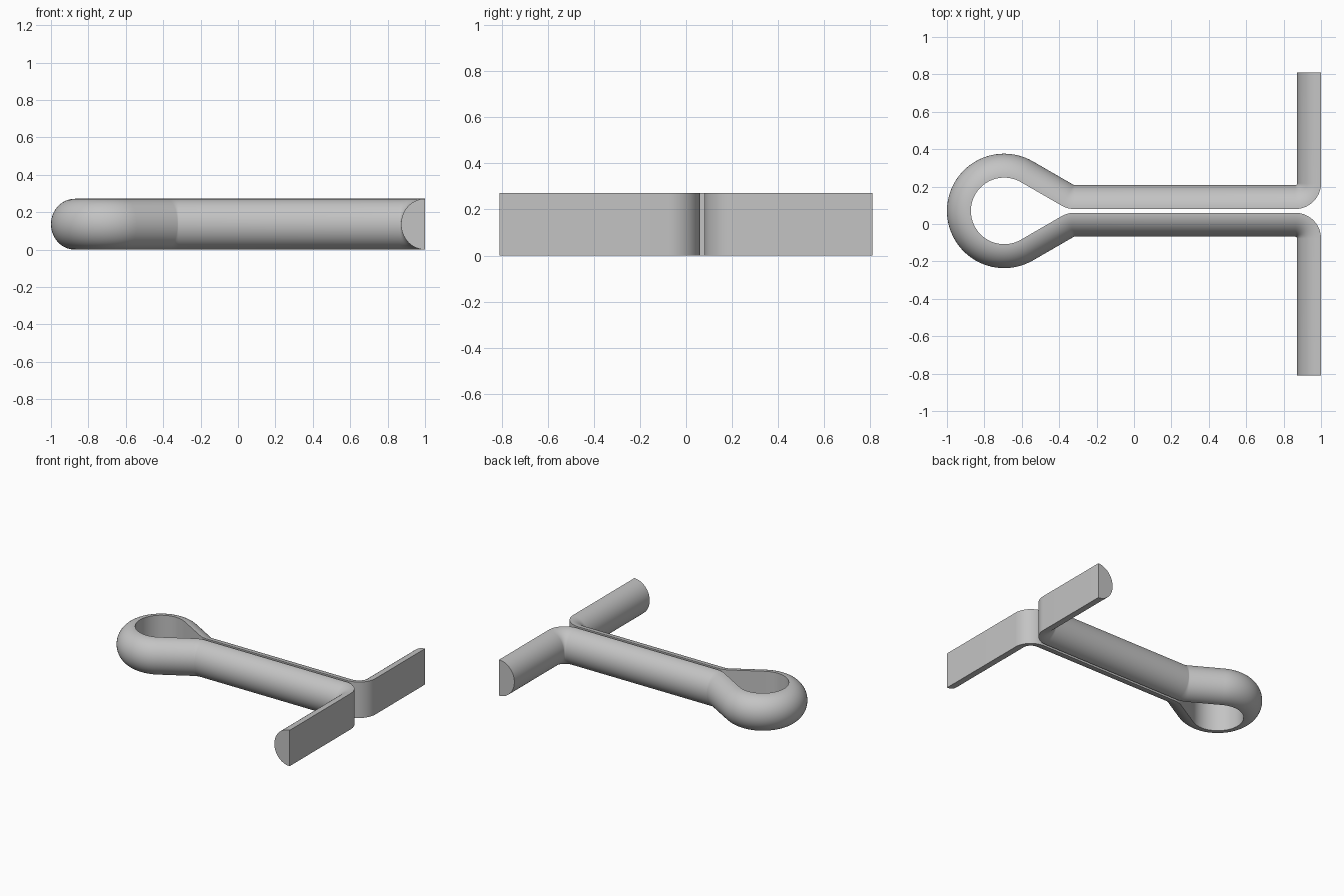
import bpy, bmesh, math

if "Cube" in bpy.data.objects:
    bpy.data.objects.remove(bpy.data.objects["Cube"])

DEPTH, HEIGHT = 0.128, 0.272      # half-round wire section
AXIS_Y, GAP = 0.07, 0.01          # centre line of the pin, half gap between legs
BEND, EYE = 0.138, 0.178          # flat-side radii of the bends and of the eye
EYE_X = -1 + DEPTH + EYE
KNEE_X = EYE_X + 2 * (BEND + EYE - math.sin(math.pi / 3) * (GAP + BEND))


def arc(cx, cy, r, a0, a1, n, side):
    """Points on the flat side, each with the direction of the round side."""
    out = []
    for i in range(n + 1):
        a = math.radians(a0 + (a1 - a0) * i / n)
        c, s = math.cos(a), math.sin(a)
        out.append((cx + r * c, cy + r * s, side * c, side * s))
    return out


def half_path(tip):
    """From the bent leg tip to the far end of the eye."""
    cy = GAP + BEND
    return ([(1, tip, -1, 0)]
            + arc(1 - BEND, cy, BEND, 0, -90, 14, -1)
            + arc(KNEE_X, cy, BEND, -90, -120, 6, -1)
            + arc(EYE_X, 0, EYE, 60, 180, 28, 1))


upper = half_path(0.81 - AXIS_Y)
lower = [(x, -y, nx, -ny) for x, y, nx, ny in half_path(0.81 + AXIS_Y)]
path = upper + lower[-2::-1]

# half-round cross-section: (depth from the flat, height)
N = 28
section = [(DEPTH * math.sin(math.pi * i / N),
            HEIGHT / 2 * (1 - math.cos(math.pi * i / N))) for i in range(N + 1)]

# sweep the section along the path
bm = bmesh.new()
rings = [[bm.verts.new((x + nx * d, AXIS_Y + y + ny * d, z)) for d, z in section]
         for x, y, nx, ny in path]
for a, b in zip(rings, rings[1:]):
    for i in range(N + 1):
        j = (i + 1) % (N + 1)
        bm.faces.new((a[i], a[j], b[j], b[i]))
bm.faces.new(rings[0])
bm.faces.new(rings[-1][::-1])
bmesh.ops.recalc_face_normals(bm, faces=bm.faces)

mesh = bpy.data.meshes.new("split_pin")
bm.to_mesh(mesh)
bm.free()
pin = bpy.data.objects.new("split_pin", mesh)
bpy.context.collection.objects.link(pin)

steel = bpy.data.materials.new("light grey steel")
steel.diffuse_color = (0.55, 0.55, 0.55, 1)
steel.use_nodes = True
steel.node_tree.nodes["Principled BSDF"].inputs["Base Color"].default_value = steel.diffuse_color
mesh.materials.append(steel)

bpy.context.view_layer.objects.active = pin
pin.select_set(True)
bpy.ops.object.shade_smooth_by_angle(angle=math.radians(30))
